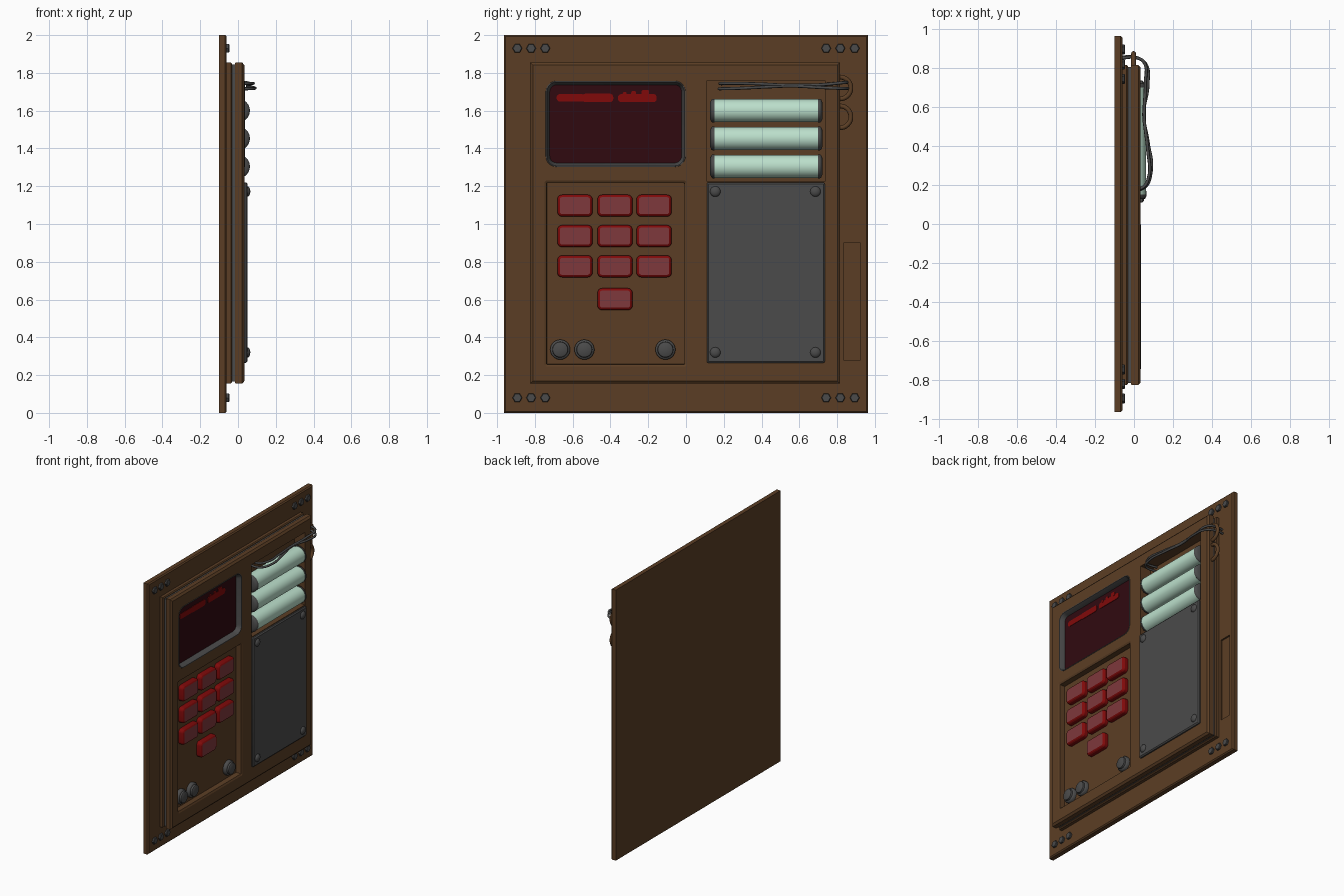
import bpy, bmesh, math
from mathutils import Vector

if "Cube" in bpy.data.objects:
    bpy.data.objects.remove(bpy.data.objects["Cube"])


def material(name, rgb):
    m = bpy.data.materials.new(name)
    m.diffuse_color = (*rgb, 1)
    m.use_nodes = True
    m.node_tree.nodes["Principled BSDF"].inputs["Base Color"].default_value = m.diffuse_color
    return m


BROWN = material("brown metal", (0.105, 0.048, 0.018))
GREY = material("dark grey", (0.07, 0.07, 0.07))
SCREEN = material("dark red glass", (0.03, 0.003, 0.005))
RED = material("red", (0.22, 0.003, 0.003))
PINK = material("dull red", (0.21, 0.04, 0.045))
MINT = material("mint green", (0.50, 0.74, 0.60))


def finish(name, rings, mats, seg_mats=None, closed=False, angle=35):
    """Skin a list of point rings; seg_mats gives the material of each band and the last cap."""
    bm = bmesh.new()
    vs = [[bm.verts.new(p) for p in ring] for ring in rings]
    n = len(vs[0])
    pairs = list(zip(vs, vs[1:]))
    if closed:
        pairs.append((vs[-1], vs[0]))
    for k, (a, b) in enumerate(pairs):
        for i in range(n):
            f = bm.faces.new((a[i], a[(i + 1) % n], b[(i + 1) % n], b[i]))
            f.material_index = seg_mats[k] if seg_mats else 0
    if not closed:
        f = bm.faces.new(vs[0])
        f.material_index = seg_mats[0] if seg_mats else 0
        f = bm.faces.new(vs[-1])
        f.material_index = seg_mats[-1] if seg_mats else 0
    bmesh.ops.recalc_face_normals(bm, faces=bm.faces)
    me = bpy.data.meshes.new(name)
    bm.to_mesh(me)
    bm.free()
    ob = bpy.data.objects.new(name, me)
    bpy.context.collection.objects.link(ob)
    for m in mats:
        me.materials.append(m)
    smooth(ob, angle)
    return ob


def smooth(ob, angle=35):
    bpy.ops.object.select_all(action='DESELECT')
    ob.select_set(True)
    bpy.context.view_layer.objects.active = ob
    bpy.ops.object.shade_smooth_by_angle(angle=math.radians(angle))


def slab(name, rect, levels, mats, r=0.0, seg_mats=None, closed=False, n=5):
    """Rounded rectangle in the yz plane lofted through (x, inset) levels."""
    y0, y1, z0, z1 = rect
    rings = []
    for x, d in levels:
        rr = max(r - d, 0.002) if r else 0
        ring = []
        for k, (cy, cz) in enumerate([(y1, z1), (y0, z1), (y0, z0), (y1, z0)]):
            sy, sz = (1 if cy == y1 else -1), (1 if cz == z1 else -1)
            c = Vector((x, cy - sy * (d + rr), cz - sz * (d + rr)))
            for j in range(n + 1 if r else 1):
                a = math.pi / 2 * (k + (j / n if r else 0))
                ring.append(c + Vector((0, math.cos(a), math.sin(a))) * rr)
        rings.append(ring)
    return finish(name, rings, mats, seg_mats, closed, 25)


def lathe(name, axis, centre, profile, mats, n=24, seg_mats=None, angle=40):
    """Round part about the x or y axis from (position, radius) pairs."""
    rings = []
    for t, r in profile:
        ring = []
        for i in range(n):
            a = 2 * math.pi * i / n
            u, v = r * math.cos(a), r * math.sin(a)
            p = (t, u, v) if axis == 'x' else (u, t, v)
            ring.append(Vector(centre) + Vector(p))
        rings.append(ring)
    return finish(name, rings, mats, seg_mats, False, angle)


def cut(ob, cutters):
    for c in cutters:
        m = ob.modifiers.new("cut", 'BOOLEAN')
        m.operation = 'DIFFERENCE'
        m.solver = 'EXACT'
        m.object = c
        bpy.ops.object.select_all(action='DESELECT')
        bpy.context.view_layer.objects.active = ob
        ob.select_set(True)
        bpy.ops.object.modifier_apply(modifier=m.name)
    smooth(ob, 25)


# Layered housing
plate = slab("back_plate", (-0.963, 0.963, 0, 2.0),
             [(-0.1, 0), (-0.068, 0), (-0.06, 0.008)], [BROWN])
BODY = (-0.825, 0.815, 0.155, 1.855)
base = slab("housing_base", BODY, [(-0.062, 0), (-0.038, 0), (-0.032, 0.006)], [BROWN])
core = slab("housing_core", BODY, [(-0.034, 0.016), (-0.014, 0.016)], [BROWN])
front = slab("housing_front", BODY,
             [(-0.016, 0.004), (-0.01, 0), (0.022, 0), (0.034, 0.014)], [BROWN])
slab("gasket", BODY, [(-0.036, 0.01), (-0.014, 0.01), (-0.014, 0.02), (-0.036, 0.02)],
     [GREY], closed=True)

# Recesses cut into the housing
SCR = (-0.745, 0.0, 1.30, 1.76)
KEYS = (-0.75, 0.005, 0.245, 1.23)
BAY = (0.11, 0.735, 1.225, 1.76)
c_screen = slab("cut_screen", SCR, [(-0.006, 0.004), (0.1, 0.004)], [BROWN], r=0.06)
c_keys = slab("cut_keys", KEYS, [(-0.01, 0.014), (0.028, 0.012), (0.034, 0), (0.1, 0)], [BROWN], r=0.015)
c_bay = slab("cut_bay", BAY, [(-0.052, 0), (0.1, 0)], [BROWN])
c_slot = slab("cut_slot", (0.835, 0.925, 0.28, 0.90), [(-0.072, 0), (0.0, 0)], [BROWN])
cut(front, [c_screen, c_keys, c_bay])
cut(core, [c_bay])
cut(base, [c_bay])
cut(plate, [c_slot])
for c in (c_screen, c_keys, c_bay, c_slot):
    bpy.data.objects.remove(c)

# Screen with its sloping frame and glowing marks
slab("screen_frame", SCR, [(0.03, 0), (0.036, 0.003), (0.036, 0.008), (0.0, 0.024), (-0.004, 0.024)],
     [GREY], r=0.06, closed=True)
slab("screen_glass", SCR, [(-0.008, 0.012), (0.001, 0.012)], [SCREEN], r=0.06)
marks = [(-0.685, -0.535, 1.648, 1.688), (-0.55, -0.385, 1.645, 1.69), (-0.36, -0.155, 1.645, 1.688),
         (-0.335, -0.315, 1.68, 1.70), (-0.29, -0.265, 1.68, 1.705), (-0.235, -0.195, 1.68, 1.71)]
for i, m in enumerate(marks):
    slab(f"screen_mark_{i}", m, [(0.0, 0), (0.004 + 0.0004 * i, 0)], [RED], r=0.009 if i > 2 else 0.018)

# Keypad buttons: red skirts with duller caps
spots = [(y, z) for z in (1.097, 0.936, 0.776) for y in (-0.588, -0.376, -0.169)] + [(-0.376, 0.602)]
for i, (y, z) in enumerate(spots):
    slab(f"button_{i}", (y - 0.093, y + 0.093, z - 0.058, z + 0.058),
         [(-0.012, 0), (0.016, 0), (0.024, 0.005), (0.029, 0.013)], [RED, PINK],
         r=0.025, seg_mats=[0, 0, 0, 1])

# Round knobs
for i, y in enumerate((-0.666, -0.538, -0.109)):
    lathe(f"knob_{i}", 'x', (0, y, 0.335),
          [(-0.012, 0.053), (0.008, 0.053), (0.014, 0.048), (0.016, 0.042), (0.028, 0.040), (0.032, 0.034)],
          [GREY], 28)

# Batteries with grey end caps
for i, z in enumerate((1.60, 1.453, 1.305)):
    lathe(f"battery_{i}", 'y', (0, 0, z),
          [(0.128, 0.045), (0.134, 0.058), (0.140, 0.063), (0.150, 0.063), (0.152, 0.061),
           (0.698, 0.061), (0.700, 0.063), (0.710, 0.063), (0.716, 0.058), (0.722, 0.045)],
          [GREY, MINT], 32, [0, 0, 0, 0, 1, 0, 0, 0, 0])

# Access cover and its domed screws
slab("access_cover", (0.11, 0.735, 0.265, 1.22),
     [(0.02, 0), (0.043, 0), (0.05, 0.008)], [GREY], r=0.008, n=2)
for i, (y, z) in enumerate([(y, z) for y in (0.155, 0.685) for z in (0.32, 1.172)]):
    lathe(f"cover_screw_{i}", 'x', (0.048, y, z),
          [(0, 0.028), (0.006, 0.027), (0.012, 0.021), (0.016, 0.011), (0.017, 0.003)], [GREY], 20)

# Hexagonal bolts on the back plate corners
for z in (0.08, 1.93):
    for y in (-0.893, -0.82, -0.745, 0.742, 0.817, 0.893):
        lathe(f"plate_bolt_{y}_{z}", 'x', (-0.062, y, z),
              [(0, 0.026), (0.012, 0.026), (0.016, 0.022)], [GREY], 6, angle=20)

# Cable rings on the housing side
for i, z in enumerate((1.72, 1.567)):
    bpy.ops.mesh.primitive_torus_add(major_radius=0.058, minor_radius=0.0125, major_segments=32,
                                     minor_segments=12, location=(-0.002, 0.815, z),
                                     rotation=(0, math.pi / 2, 0))
    ring = bpy.context.object
    ring.name = f"cable_ring_{i}"
    ring.data.materials.append(BROWN)
    smooth(ring, 60)

# Loose wires running from the battery bay through the upper ring
paths = [
    [(-0.04, 0.19, 1.742), (0.04, 0.185, 1.744), (0.075, 0.24, 1.745), (0.07, 0.38, 1.742),
     (0.052, 0.55, 1.735), (0.058, 0.72, 1.738), (0.05, 0.83, 1.748), (0.0, 0.853, 1.75), (-0.06, 0.85, 1.75)],
    [(-0.04, 0.18, 1.715), (0.05, 0.185, 1.716), (0.088, 0.27, 1.718), (0.072, 0.42, 1.725),
     (0.05, 0.56, 1.73), (0.072, 0.72, 1.722), (0.06, 0.82, 1.718), (0.0, 0.856, 1.718), (-0.06, 0.855, 1.718)],
]
for i, pts in enumerate(paths):
    cu = bpy.data.curves.new(f"wire_{i}", 'CURVE')
    cu.dimensions = '3D'
    cu.bevel_depth = 0.008
    cu.bevel_resolution = 2
    cu.resolution_u = 8
    cu.use_fill_caps = True
    sp = cu.splines.new('BEZIER')
    sp.bezier_points.add(len(pts) - 1)
    for b, p in zip(sp.bezier_points, pts):
        b.co = p
        b.handle_left_type = b.handle_right_type = 'AUTO'
    cu.materials.append(GREY)
    ob = bpy.data.objects.new(f"wire_{i}", cu)
    bpy.context.collection.objects.link(ob)
    bpy.ops.object.select_all(action='DESELECT')
    ob.select_set(True)
    bpy.context.view_layer.objects.active = ob
    bpy.ops.object.convert(target='MESH')
    smooth(bpy.context.object, 60)
